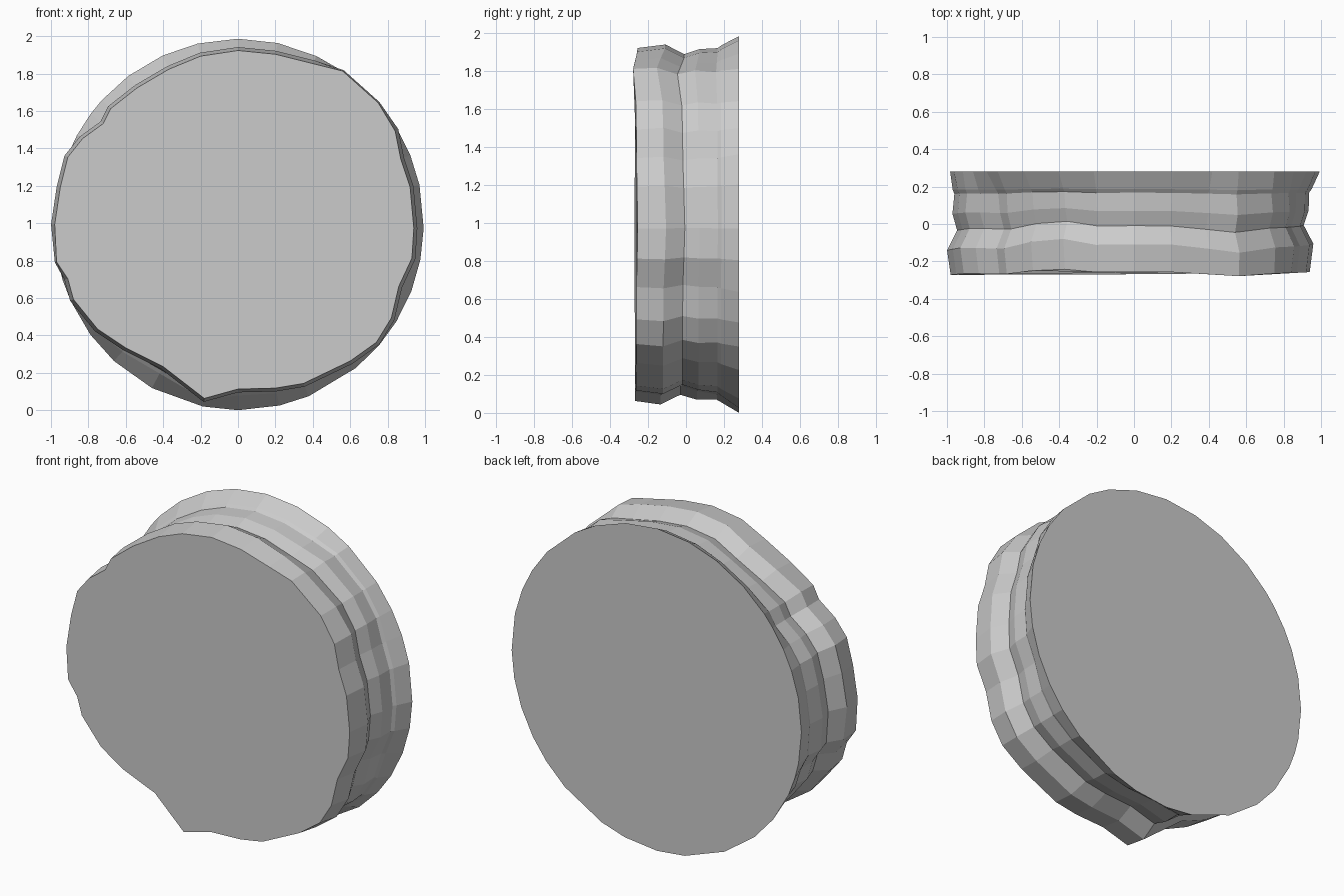
import bpy, bmesh, math

if "Cube" in bpy.data.objects:
    bpy.data.objects.remove(bpy.data.objects["Cube"])

# Chipped front outline (x, z), counter-clockwise from the right side
OUTLINE = [
    (.94, .98), (.92, 1.2), (.87, 1.35), (.84, 1.5), (.75, 1.65), (.56, 1.82),
    (.4, 1.86), (.2, 1.91), (0, 1.93), (-.2, 1.9), (-.37, 1.83), (-.54, 1.73),
    (-.68, 1.62), (-.72, 1.54), (-.83, 1.46), (-.91, 1.36), (-.95, 1.2),
    (-.98, 1), (-.97, .8), (-.91, .71), (-.88, .6), (-.75, .44), (-.6, .34),
    (-.4, .24), (-.18, .07), (0, .12), (.2, .125), (.35, .15), (.6, .27),
    (.74, .37), (.82, .5), (.86, .67), (.93, .82)]

# Rings from front to back: y, scale of the outline, blend to the round back, dent strength
RINGS = [(-.262, 1, 0, .5), (-.12, 1.02, 0, 1), (-.018, .965, 0, .8),
         (.065, .99, .05, .5), (.165, .97, .3, .2), (.185, .98, .4, .1),
         (.28, 1, 1, 0)]

# Local dents that push the rings along y: angle in degrees, half-width, shift
DENTS = [(0, 15, .015), (56, 11, -.035), (85, 20, .012), (119, 10, .05),
         (140, 12, -.012), (180, 20, -.02), (243, 10, .05), (262, 12, -.02)]


def dent(angle):
    total = 0
    for centre, width, shift in DENTS:
        d = (math.degrees(angle) - centre + 180) % 360 - 180
        total += shift * math.exp(-(d / width) ** 2)
    return total


def ring_points(y, scale, blend, strength):
    for x, z in OUTLINE:
        a = math.atan2(z - 1, x)
        r = min(math.hypot(x, z - 1) * scale, 1.0)
        back = .993 - .01 * max(0, -math.cos(a))
        r += (back - r) * blend
        yield r * math.cos(a), y + strength * dent(a), 1 + r * math.sin(a)


# Weathered disc: lofted rim with flat front and back
bm = bmesh.new()
loops = [[bm.verts.new(p) for p in ring_points(*ring)] for ring in RINGS]
n = len(OUTLINE)
for a, b in zip(loops, loops[1:]):
    for i in range(n):
        j = (i + 1) % n
        bm.faces.new((a[i], a[j], b[j], b[i]))
bm.faces.new(loops[0])
bm.faces.new(list(reversed(loops[-1])))
bmesh.ops.recalc_face_normals(bm, faces=bm.faces[:])

# Stand it on the ground
low = min(v.co.z for v in bm.verts)
bmesh.ops.translate(bm, verts=bm.verts[:], vec=(0, 0, -low))

mesh = bpy.data.meshes.new("stone_disc")
bm.to_mesh(mesh)
bm.free()
disc = bpy.data.objects.new("stone_disc", mesh)
bpy.context.collection.objects.link(disc)
